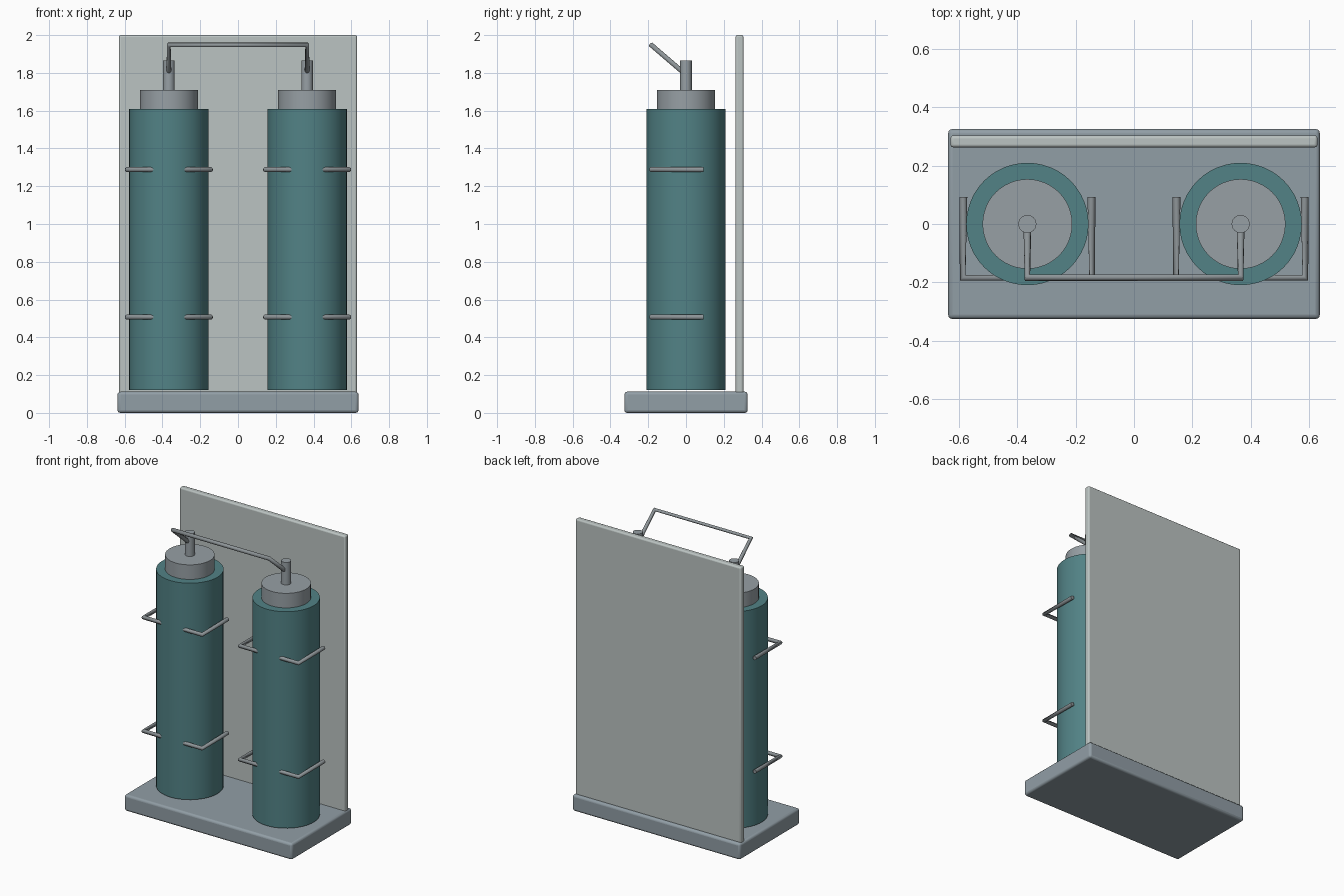
import bpy
import math

if "Cube" in bpy.data.objects:
    bpy.data.objects.remove(bpy.data.objects["Cube"])


def mat(name, rgb):
    m = bpy.data.materials.new(name)
    m.diffuse_color = (*rgb, 1)
    m.use_nodes = True
    m.node_tree.nodes["Principled BSDF"].inputs["Base Color"].default_value = m.diffuse_color
    return m


BASE = mat("blue grey", (0.285, 0.342, 0.38))
PANEL = mat("pale grey", (0.50, 0.55, 0.54))
TEAL = mat("teal", (0.084, 0.224, 0.237))
CAP = mat("light steel", (0.31, 0.35, 0.375))
ROD = mat("steel", (0.27, 0.30, 0.315))


def box(name, lo, hi, bevel, material):
    bpy.ops.mesh.primitive_cube_add(size=1, location=[(a + b) / 2 for a, b in zip(lo, hi)])
    o = bpy.context.object
    o.name = name
    o.scale = [b - a for a, b in zip(lo, hi)]
    bpy.ops.object.transform_apply(location=False, rotation=False, scale=True)
    m = o.modifiers.new("bevel", "BEVEL")
    m.width = bevel
    m.segments = 3
    o.data.materials.append(material)
    bpy.ops.object.shade_smooth_by_angle(angle=math.radians(35))


def cyl(name, x, r, z0, z1, material, sides=48):
    bpy.ops.mesh.primitive_cylinder_add(vertices=sides, radius=r, depth=z1 - z0,
                                        location=(x, 0, (z0 + z1) / 2))
    o = bpy.context.object
    o.name = name
    o.data.materials.append(material)
    bpy.ops.object.shade_smooth_by_angle(angle=math.radians(35))


def rod(name, points, r, material):
    c = bpy.data.curves.new(name, "CURVE")
    c.dimensions = "3D"
    c.bevel_depth = r
    c.bevel_resolution = 3
    c.use_fill_caps = True
    s = c.splines.new("POLY")
    s.points.add(len(points) - 1)
    for p, co in zip(s.points, points):
        p.co = (*co, 1)
    c.materials.append(material)
    o = bpy.data.objects.new(name, c)
    bpy.context.collection.objects.link(o)


# base plate and back panel
box("base", (-0.638, -0.326, 0), (0.638, 0.326, 0.112), 0.015, BASE)
box("back_panel", (-0.63, 0.263, 0.10), (0.63, 0.304, 2.0), 0.01, PANEL)

TX = 0.366
for side, x in (("left", -TX), ("right", TX)):
    # tank, collar and valve stem
    cyl(side + "_tank", x, 0.21, 0.122, 1.61, TEAL)
    cyl(side + "_collar", x, 0.154, 1.60, 1.71, CAP)
    cyl(side + "_valve", x, 0.031, 1.70, 1.865, CAP, 24)
    # U-shaped retaining brackets
    for level, z in (("lower", 0.507), ("upper", 1.288)):
        rod(f"{side}_{level}_bracket",
            [(x - 0.22, 0.092, z), (x - 0.222, -0.184, z),
             (x + 0.222, -0.184, z), (x + 0.22, 0.092, z)], 0.0137, ROD)

# pipe joining the two valves
rod("connecting_pipe", [(-TX, 0, 1.79), (-TX, -0.184, 1.948),
                        (TX, -0.184, 1.948), (TX, 0, 1.79)], 0.0135, ROD)
